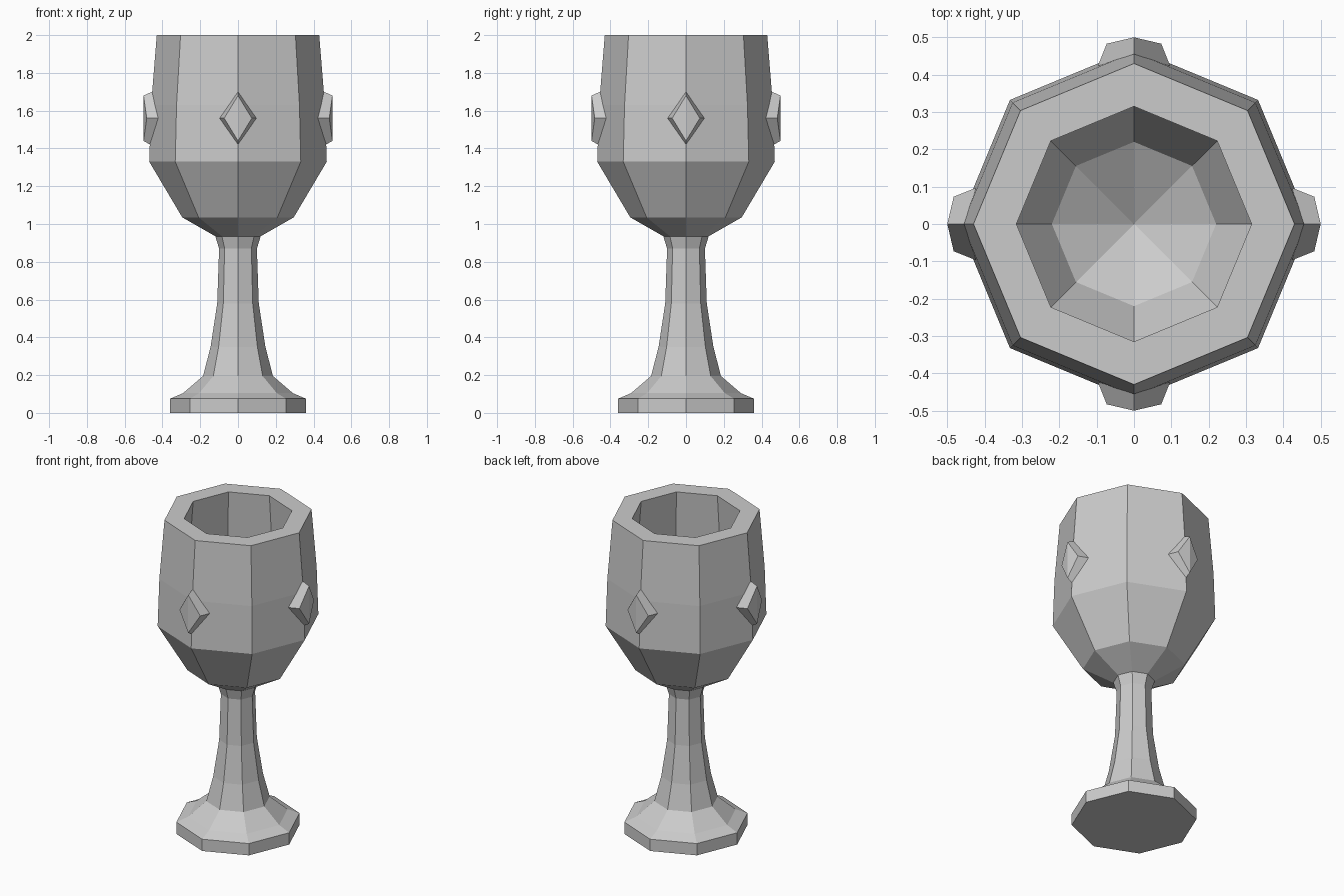
import bpy, bmesh
from math import sin, cos, pi

if "Cube" in bpy.data.objects:
    bpy.data.objects.remove(bpy.data.objects["Cube"])

SIDES = 8


def finish(name, bm):
    bmesh.ops.recalc_face_normals(bm, faces=bm.faces)
    mesh = bpy.data.meshes.new(name)
    bm.to_mesh(mesh)
    bm.free()
    obj = bpy.data.objects.new(name, mesh)
    bpy.context.collection.objects.link(obj)
    return obj


def lathe(name, profile):
    """Eight-sided lathe of (radius, z) points, closed by a centre point at the end."""
    bm = bmesh.new()
    rings = [[bm.verts.new((r * cos(2 * pi * i / SIDES), r * sin(2 * pi * i / SIDES), z))
              for i in range(SIDES)] for r, z in profile[:-1]]
    bm.faces.new(rings[0])
    for a, b in zip(rings, rings[1:]):
        for i in range(SIDES):
            j = (i + 1) % SIDES
            bm.faces.new((a[i], a[j], b[j], b[i]))
    tip = bm.verts.new((0, 0, profile[-1][1]))
    for i in range(SIDES):
        bm.faces.new((rings[-1][i], rings[-1][(i + 1) % SIDES], tip))
    return finish(name, bm)


# Foot, stem, outer bowl, rim and hollow inside in one profile
lathe("goblet_body", [
    (0.36, 0), (0.36, 0.075), (0.29, 0.105),                    # foot
    (0.185, 0.195), (0.145, 0.35), (0.11, 0.58), (0.10, 0.87),  # stem
    (0.12, 0.935), (0.295, 1.035), (0.47, 1.33), (0.46, 1.63), (0.43, 2.0),  # bowl
    (0.315, 2.0), (0.345, 1.63), (0.35, 1.36), (0.22, 1.13), (0, 1.0),       # inside
])


def gem(name, angle):
    """Diamond stud folded around a bowl corner; points are (out, across, z)."""
    base = [(0.455, 0, 1.70), (0.423, 0.097, 1.56), (0.465, 0, 1.42), (0.423, -0.097, 1.56)]
    face = [(0.50, 0, 1.68), (0.483, 0.073, 1.56), (0.50, 0, 1.44), (0.483, -0.073, 1.56)]
    bm = bmesh.new()
    c, s = cos(angle), sin(angle)
    b, f = [[bm.verts.new((x * c - y * s, x * s + y * c, z)) for x, y, z in pts]
            for pts in (base, face)]
    for i in range(4):
        j = (i + 1) % 4
        bm.faces.new((b[i], b[j], f[j], f[i]))
    # front and back are both creased down the middle
    for q in (b, f):
        bm.faces.new((q[0], q[1], q[2]))
        bm.faces.new((q[0], q[2], q[3]))
    return finish(name, bm)


# Four diamond studs around the bowl
for k, side in enumerate(("right", "back", "left", "front")):
    gem("diamond_stud_" + side, k * pi / 2)
